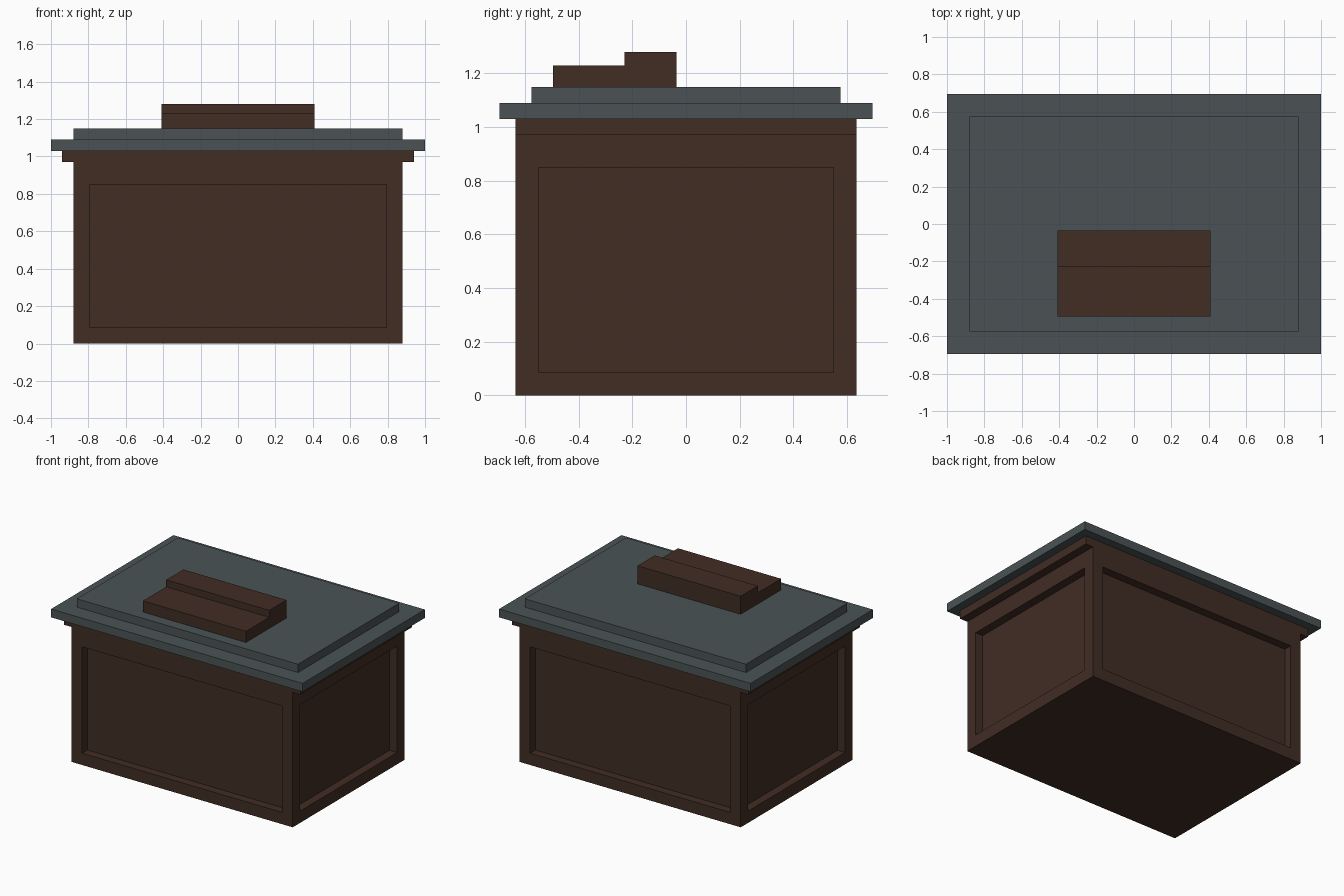
import bpy, bmesh
from mathutils import Vector

if "Cube" in bpy.data.objects:
    bpy.data.objects.remove(bpy.data.objects["Cube"])


def material(name, color):
    m = bpy.data.materials.new(name)
    m.diffuse_color = (*color, 1)
    m.use_nodes = True
    m.node_tree.nodes["Principled BSDF"].inputs["Base Color"].default_value = m.diffuse_color
    return m


wood = material("dark brown wood", (0.053, 0.026, 0.0175))
slate = material("slate grey", (0.070, 0.086, 0.091))


def finish(name, bm, mat):
    bmesh.ops.recalc_face_normals(bm, faces=bm.faces)
    mesh = bpy.data.meshes.new(name)
    bm.to_mesh(mesh)
    bm.free()
    mesh.materials.append(mat)
    ob = bpy.data.objects.new(name, mesh)
    bpy.context.collection.objects.link(ob)
    return ob


def box_bm(x0, x1, y0, y1, z0, z1):
    bm = bmesh.new()
    bmesh.ops.create_cube(bm, size=1)
    for v in bm.verts:
        v.co = Vector((x1 if v.co.x > 0 else x0,
                       y1 if v.co.y > 0 else y0,
                       z1 if v.co.z > 0 else z0))
    return bm


def box(name, mat, *bounds):
    return finish(name, box_bm(*bounds), mat)


# Body: the four sides get a framed, recessed panel
bm = box_bm(-0.88, 0.88, -0.635, 0.635, 0, 0.97)
bm.normal_update()
for f in [f for f in bm.faces if abs(f.normal.z) < 0.5]:
    n = f.normal.copy()
    bmesh.ops.inset_individual(bm, faces=[f], thickness=0.12)
    for v in f.verts:
        if v.co.z > 0.5:
            v.co.z = 0.85
    # push the panel inward with straight walls
    floor = bmesh.ops.extrude_discrete_faces(bm, faces=[f])["faces"][0]
    bmesh.ops.translate(bm, verts=floor.verts, vec=-n * 0.06)
finish("body", bm, wood)

# Trim under the top, overhanging at the two ends
box("top_trim", wood, -0.94, 0.94, -0.635, 0.635, 0.97, 1.03)

# Two stacked top slabs
box("top_lower_slab", slate, -1.0, 1.0, -0.695, 0.695, 1.03, 1.09)
box("top_upper_slab", slate, -0.88, 0.88, -0.575, 0.575, 1.09, 1.15)

# Stepped block on top: side profile swept along x
profile = [(-0.495, 1.15), (-0.035, 1.15), (-0.035, 1.28),
           (-0.23, 1.28), (-0.23, 1.23), (-0.495, 1.23)]
bm = bmesh.new()
face = bm.faces.new([bm.verts.new((-0.41, y, z)) for y, z in profile])
ext = bmesh.ops.extrude_face_region(bm, geom=[face])["geom"]
bmesh.ops.translate(bm, vec=(0.82, 0, 0),
                    verts=[g for g in ext if isinstance(g, bmesh.types.BMVert)])
finish("stepped_block", bm, wood)
